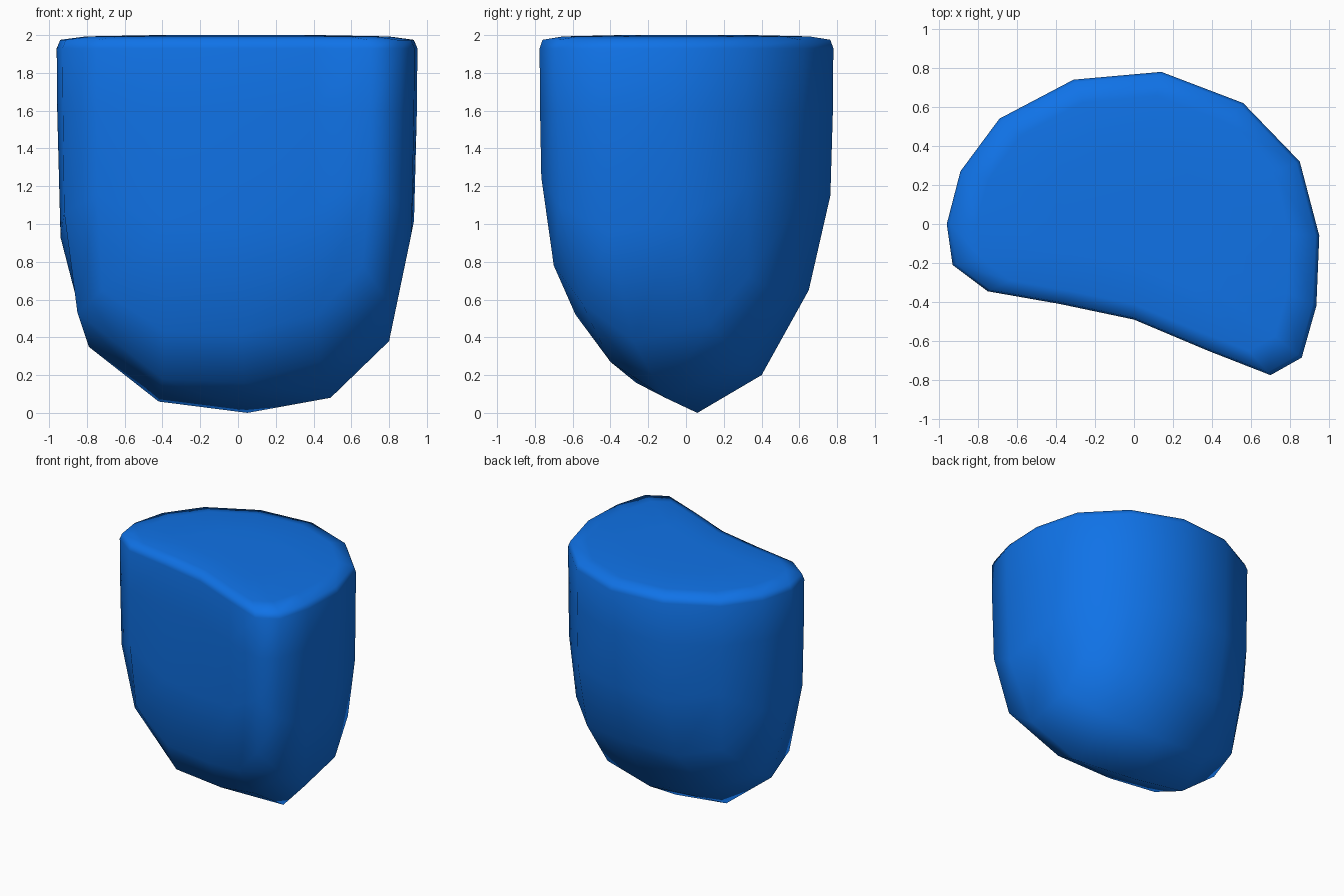
import bpy
import bmesh
from mathutils import Vector

if "Cube" in bpy.data.objects:
    bpy.data.objects.remove(bpy.data.objects["Cube"])

# Plan outline, from the front left corner round to the left side
outline = [(-.75, -.345), (-.38, -.41), (0, -.49), (.38, -.65),
           (.70, -.775), (.86, -.685), (.935, -.42), (.95, -.06),
           (.85, .32), (.56, .62), (.14, .78), (-.31, .74),
           (-.69, .54), (-.89, .27), (-.96, 0), (-.93, -.21)]

# Lower rim, where the walls turn under
lower = [(-.72, -.30, .65), (-.39, -.36, .43), (.02, -.42, .42), (.41, -.585, .52),
         (.66, -.70, .78), (.80, -.55, .58), (.80, -.28, .38), (.80, .12, .47),
         (.77, .33, .72), (.53, .53, .62), (.10, .65, .65), (-.33, .60, .63),
         (-.66, .48, .72), (-.80, .22, .47), (-.79, .02, .35), (-.85, -.13, .53)]

# Inside of the underside patch: front, middle and back rows
under = [[(-.40, -.23, .18), (.03, -.265, .16), (.43, -.40, .27)],
         [(-.42, .075, .06), (.05, .06, 0), (.49, -.11, .08)],
         [(-.45, .34, .27), (.05, .40, .20), (.49, .32, .26)]]

bm = bmesh.new()


def ring(points):
    return [bm.verts.new(p) for p in points]


def scaled(s, z):
    return [(x * s, y * s, z) for x, y in outline]


# Wall rings from the lower rim up to the softened top edge
belly = []
for (x, y), low in zip(outline, lower):
    p = Vector((x, y, 0)).lerp(Vector(low), 0.12)
    belly.append((p.x, p.y, .67 + .74 * low[2]))

rings = [ring(lower), ring(belly), ring(scaled(.997, 1.6)), ring(scaled(1, 1.93)),
         ring(scaled(.98, 1.975)), ring(scaled(.84, 1.993)), ring(scaled(.45, 2.0))]
for a, b in zip(rings, rings[1:]):
    for i in range(16):
        j = (i + 1) % 16
        bm.faces.new((a[i], a[j], b[j], b[i]))
bm.faces.new(rings[-1])

# Underside: 4 x 4 patch bounded by the lower rim
r = rings[0]
mid = [ring(row) for row in under]
grid = [r[0:5]]
for k in range(3):
    grid.append([r[15 - k]] + mid[k] + [r[5 + k]])
grid.append([r[12], r[11], r[10], r[9], r[8]])
for a, b in zip(grid, grid[1:]):
    for i in range(4):
        bm.faces.new((a[i], b[i], b[i + 1], a[i + 1]))

bmesh.ops.recalc_face_normals(bm, faces=bm.faces)
for f in bm.faces:
    f.smooth = True

mesh = bpy.data.meshes.new("rounded_block")
bm.to_mesh(mesh)
bm.free()
block = bpy.data.objects.new("rounded_block", mesh)
bpy.context.collection.objects.link(block)

# Blue surface
blue = bpy.data.materials.new("blue")
blue.diffuse_color = (.005, .17, .8, 1)
blue.use_nodes = True
blue.node_tree.nodes["Principled BSDF"].inputs["Base Color"].default_value = blue.diffuse_color
mesh.materials.append(blue)
